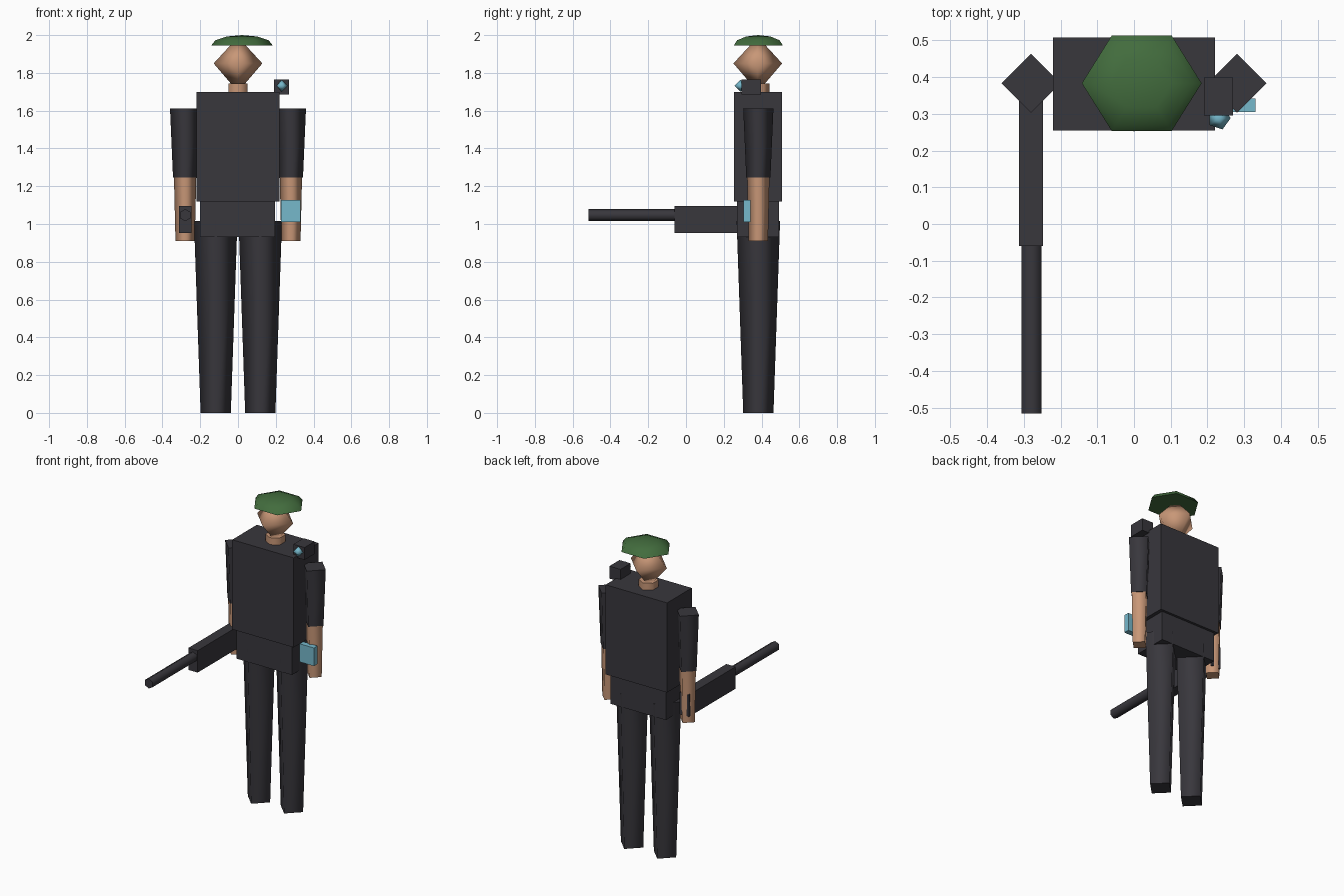
import bpy, bmesh
from math import sin, cos, pi, radians
from mathutils import Matrix

cube = bpy.data.objects.get("Cube")
if cube:
    bpy.data.objects.remove(cube, do_unlink=True)


def material(name, rgb):
    m = bpy.data.materials.new(name)
    m.use_nodes = True
    m.diffuse_color = (*rgb, 1)
    m.node_tree.nodes["Principled BSDF"].inputs["Base Color"].default_value = (*rgb, 1)
    return m


DARK = material("charcoal", (0.040, 0.038, 0.046))
SKIN = material("skin", (0.58, 0.31, 0.185))
GREEN = material("beret green", (0.055, 0.15, 0.047))
CYAN = material("screen cyan", (0.18, 0.48, 0.60))
BODY_Y = 0.383


def finish(name, bm, mat):
    bmesh.ops.recalc_face_normals(bm, faces=bm.faces)
    mesh = bpy.data.meshes.new(name)
    bm.to_mesh(mesh)
    bm.free()
    mesh.materials.append(mat)
    obj = bpy.data.objects.new(name, mesh)
    bpy.context.collection.objects.link(obj)
    return obj


def box(name, mat, x, y, z):
    """Box given by its (min, max) on each axis."""
    bm = bmesh.new()
    bmesh.ops.create_cube(bm, size=1)
    for v in bm.verts:
        v.co = [a + (b - a) * (c + 0.5) for (a, b), c in zip((x, y, z), v.co)]
    return finish(name, bm, mat)


def lathe(name, mat, sides, rings, loc, phase=0.0, matrix=None):
    """Smooth-sided solid from (radius, height) rings; radius 0 makes a tip."""
    bm = bmesh.new()
    loops = []
    for r, z in rings:
        n = sides if r else 1
        angles = [phase + 2 * pi * i / sides for i in range(n)]
        loops.append([bm.verts.new((r * cos(a), r * sin(a), z)) for a in angles])
    for lo, hi in zip(loops, loops[1:]):
        for i in range(sides):
            j = (i + 1) % sides
            quad = [lo[i % len(lo)], lo[j % len(lo)], hi[j % len(hi)], hi[i % len(hi)]]
            face = bm.faces.new(list(dict.fromkeys(quad)))
            face.smooth = True
    # flat end caps
    for end in (loops[0], loops[-1]):
        if len(end) > 1:
            bm.faces.new(end)
    if matrix:
        bm.transform(matrix)
    obj = finish(name, bm, mat)
    obj.location = loc
    return obj


# Torso and hips
box("torso", DARK, (-0.22, 0.22), (0.255, 0.508), (1.12, 1.70))
box("hips", DARK, (-0.20, 0.197), (0.27, 0.492), (0.93, 1.12))

# Four-sided tapered limbs
for side, s in (("left", 1), ("right", -1)):
    lathe(side + "_leg", DARK, 4, [(0.08, 0), (0.115, 1.015)], (s * 0.118, BODY_Y, 0))
    lathe(side + "_sleeve", DARK, 4, [(0.064, 1.245), (0.08, 1.612)], (s * 0.28, BODY_Y, 0))
    lathe(side + "_forearm", SKIN, 4, [(0.051, 0.91), (0.059, 1.245)], (s * 0.28, BODY_Y, 0))

# Neck, head and beret
lathe("neck", SKIN, 6, [(0.058, 1.66), (0.058, 1.745)], (0, BODY_Y, 0), pi / 2)
lathe("head", SKIN, 4, [(0, -0.15), (0.129, 0), (0, 0.14)], (0, 0.38, 1.85))
dome = [(0.163 * cos(radians(a)), 0.055 * sin(radians(a))) for a in (0, 30, 60)]
lathe("beret", GREEN, 6, dome + [(0, 0.055)], (0.021, BODY_Y, 1.945),
      matrix=Matrix.Diagonal((1, 0.92, 1, 1)))

# Shoulder device with a gem-shaped lens
box("shoulder_device", DARK, (0.19, 0.27), (0.295, 0.398), (1.685, 1.765))
lathe("shoulder_lens", CYAN, 5, [(0, -0.032), (0.032, 0), (0, 0.032)], (0.231, 0.288, 1.732))

# Wrist screen on the left forearm
box("wrist_screen", CYAN, (0.228, 0.33), (0.305, 0.341), (1.01, 1.127))

# Long gun held in the right hand
box("gun_body", DARK, (-0.313, -0.247), (-0.06, 0.418), (0.953, 1.095))
lathe("gun_barrel", DARK, 6, [(0.032, 0), (0.032, 0.46)], (-0.279, -0.055, 1.047), pi / 2,
      Matrix.Rotation(pi / 2, 4, "X"))
